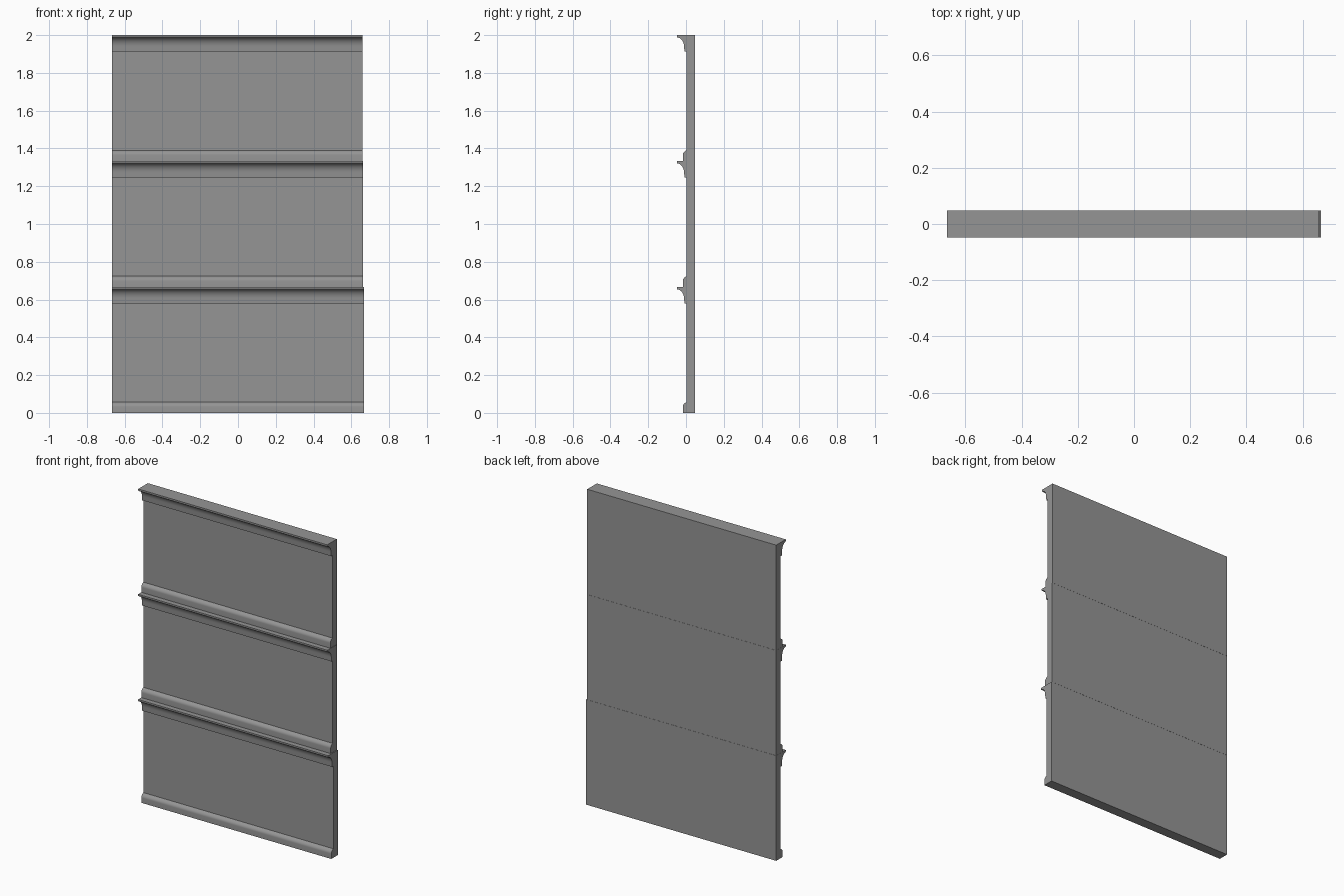
import bpy, bmesh, math

if "Cube" in bpy.data.objects:
    bpy.data.objects.remove(bpy.data.objects["Cube"])

H = 2 / 3          # height of one siding course
BACK, WALL = 0.048, 0.003
LEFT = -0.666

grey = bpy.data.materials.new("dark_grey")
grey.diffuse_color = (0.3, 0.3, 0.3, 1)
grey.use_nodes = True
grey.node_tree.nodes["Principled BSDF"].inputs["Base Color"].default_value = grey.diffuse_color


def course_profile(top):
    """Cross-section (y, z) of one course: base bead, flat face, cove and lip."""
    pts = [(BACK, 0), (-0.017, 0)]
    # rounded shoulder of the base bead, meeting the wall at a crease
    for i in range(7):
        a = math.radians(60 * i / 6)
        pts.append((-0.017 + 0.04 * (WALL + 0.017) / 0.02 * (1 - math.cos(a)),
                    0.032 + 0.0289 * math.sin(a)))
    pts += [(WALL, H - 0.087), (-0.008, H - 0.087)]
    # concave cove sweeping out to the lip
    for i in range(11):
        a = math.radians(90 * i / 10)
        pts.append((-0.046 + 0.036 * math.cos(a), H - 0.064 + 0.051 * math.sin(a)))
    pts += [(-0.048, H - 0.011), (-0.048, top), (BACK, top)]
    return pts


def extrude_course(name, z0, right, top):
    bm = bmesh.new()
    verts = [bm.verts.new((LEFT, y, z + z0)) for y, z in course_profile(top)]
    face = bm.faces.new(verts)
    ext = bmesh.ops.extrude_face_region(bm, geom=[face])
    for v in ext["geom"]:
        if isinstance(v, bmesh.types.BMVert):
            v.co.x = right
    bmesh.ops.recalc_face_normals(bm, faces=bm.faces)
    mesh = bpy.data.meshes.new(name)
    bm.to_mesh(mesh)
    bm.free()
    mesh.materials.append(grey)
    ob = bpy.data.objects.new(name, mesh)
    bpy.context.collection.objects.link(ob)
    bpy.ops.object.select_all(action='DESELECT')
    ob.select_set(True)
    bpy.context.view_layer.objects.active = ob
    bpy.ops.object.shade_smooth_by_angle(angle=math.radians(30))


# three stacked boards with hairline seams, each a touch shorter on the right
extrude_course("lower_board", 0, 0.666, H - 0.0006)
extrude_course("middle_board", H, 0.661, H - 0.0006)
extrude_course("upper_board", 2 * H, 0.659, H)
